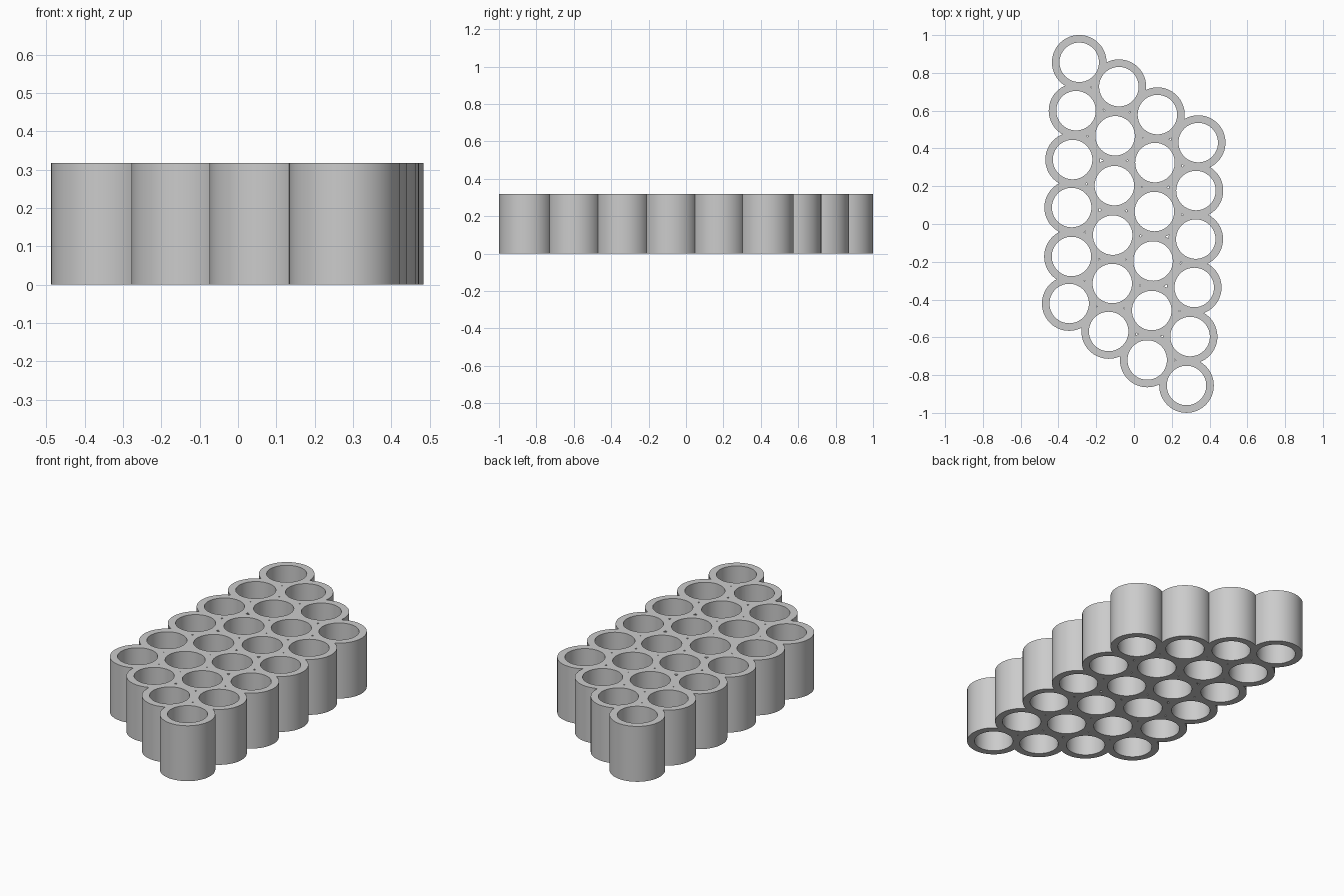
import bpy
import bmesh
from mathutils import Matrix, Vector

if "Cube" in bpy.data.objects:
    bpy.data.objects.remove(bpy.data.objects["Cube"], do_unlink=True)

HEIGHT = 0.318
OUTER_RADIUS = 0.1445
HOLE_RADIUS = 0.1045
SEGMENTS = 64

# Slightly irregular columns of tube centres, listed from back to front
COLUMNS = [
    ((-.29, .856), (-.307, .6), (-.325, .341), (-.33, .087), (-.331, -.172), (-.343, -.421)),
    ((-.08, .727), (-.1, .467), (-.104, .203), (-.113, -.059), (-.115, -.315), (-.134, -.569)),
    ((.124, .579), (.111, .325), (.108, .066), (.101, -.196), (.094, -.458), (.07, -.72)),
    ((.34, .431), (.328, .177), (.327, -.08), (.319, -.336), (.297, -.596), (.278, -.855)),
]


def cylinder_array(name, radius, bottom, top):
    """One mesh holding an upright cylinder at every tube centre."""
    bm = bmesh.new()
    for column in COLUMNS:
        for x, y in column:
            place = Matrix.Translation(Vector((x, y, (bottom + top) / 2)))
            bmesh.ops.create_cone(bm, cap_ends=True, segments=SEGMENTS, radius1=radius,
                                  radius2=radius, depth=top - bottom, matrix=place)
    mesh = bpy.data.meshes.new(name)
    bm.to_mesh(mesh)
    bm.free()
    obj = bpy.data.objects.new(name, mesh)
    bpy.context.scene.collection.objects.link(obj)
    return obj


# Plain grey material
grey = bpy.data.materials.new("plain_grey")
grey.use_nodes = True
color = (0.6, 0.6, 0.6, 1)
grey.diffuse_color = color
grey.node_tree.nodes["Principled BSDF"].inputs["Base Color"].default_value = color

# Fused tube block, with round holes cut right through
block = cylinder_array("tube_block", OUTER_RADIUS, 0, HEIGHT)
block.data.materials.append(grey)
cutter = cylinder_array("hole_cutter", HOLE_RADIUS, -0.1, HEIGHT + 0.1)
cutter.data.materials.append(grey)
cutter.hide_render = True

cut = block.modifiers.new("holes", 'BOOLEAN')
cut.operation = 'DIFFERENCE'
cut.solver = 'EXACT'
cut.use_self = True
cut.object = cutter

bpy.ops.object.select_all(action='DESELECT')
block.select_set(True)
bpy.context.view_layer.objects.active = block
bpy.ops.object.modifier_apply(modifier=cut.name)
bpy.data.objects.remove(cutter, do_unlink=True)

# Smooth walls, crisp rims and seams
bpy.ops.object.shade_smooth_by_angle(angle=0.5)
